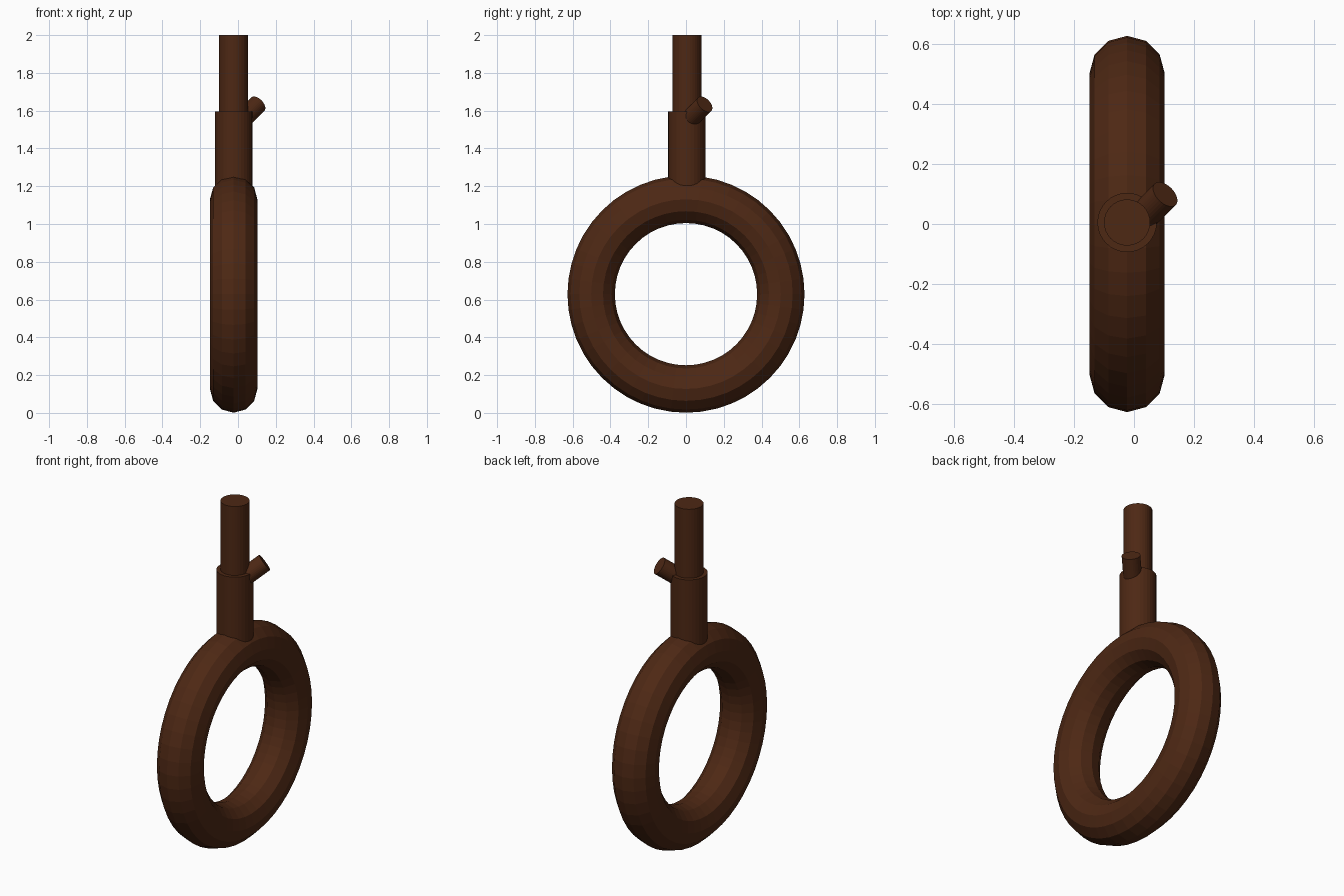
import bpy
import math
from mathutils import Vector

if "Cube" in bpy.data.objects:
    bpy.data.objects.remove(bpy.data.objects["Cube"])

wood = bpy.data.materials.new("dark_wood")
wood.diffuse_color = (0.075, 0.021, 0.007, 1)
wood.use_nodes = True
wood.node_tree.nodes["Principled BSDF"].inputs["Base Color"].default_value = wood.diffuse_color

AXIS_X = -0.023


def finish(name):
    obj = bpy.context.object
    obj.name = name
    obj.data.materials.append(wood)
    return obj


def rod(name, start, end, radius):
    """Flat-capped cylinder between two points."""
    start, end = Vector(start), Vector(end)
    axis = end - start
    bpy.ops.mesh.primitive_cylinder_add(
        vertices=32, radius=radius, depth=axis.length,
        location=(start + end) / 2,
        rotation=axis.to_track_quat('Z', 'Y').to_euler())
    return finish(name)


# Large upright ring, hole facing sideways
bpy.ops.mesh.primitive_torus_add(
    major_segments=48, minor_segments=12,
    major_radius=0.502, minor_radius=0.1255,
    location=(AXIS_X, 0, 0.6285), rotation=(0, math.radians(90), 0))
finish("ring")

# Stepped shaft rising from the ring
rod("shaft_collar", (AXIS_X, 0.005, 1.13), (AXIS_X, 0.005, 1.595), 0.099)
rod("shaft_top", (AXIS_X, 0.005, 1.5), (AXIS_X, 0.005, 2.0), 0.077)

# Small slanted peg at the collar's rim
tip = Vector((0.104, 0.099, 1.634))
rod("side_peg", tip - Vector((1, 1, 1)) * 0.11, tip, 0.05)
